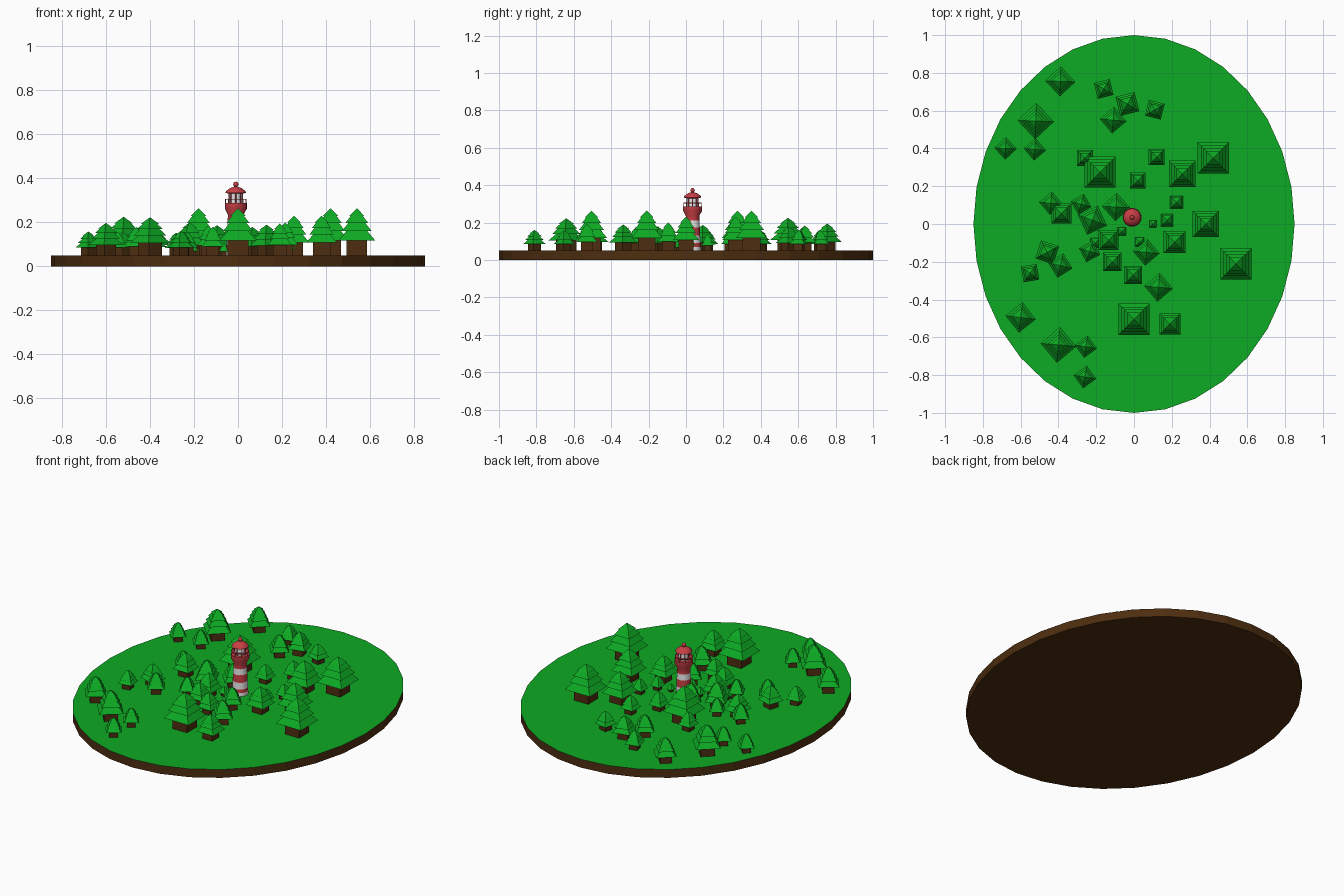
import bpy
import bmesh
from math import cos, sin, pi, radians, sqrt

default_cube = bpy.data.objects.get("Cube")
if default_cube:
    bpy.data.objects.remove(default_cube, do_unlink=True)


def make_material(name, colour):
    material = bpy.data.materials.new(name)
    material.use_nodes = True
    rgba = (*colour, 1.0)
    material.diffuse_color = rgba
    shader = next(n for n in material.node_tree.nodes if n.type == 'BSDF_PRINCIPLED')
    shader.inputs["Base Color"].default_value = rgba
    return material


green = make_material("leaf green", (0.004, 0.40, 0.017))
brown = make_material("earth brown", (0.075, 0.027, 0.005))
red = make_material("brick red", (0.58, 0.05, 0.06))
white = make_material("white", (0.8, 0.8, 0.8))


def lathe(name, profile, sides, materials, place=(0, 0, 0), turn=0.0, stretch=(1, 1), smooth=False):
    """Turn a bottom-to-top profile of (radius, z, material index of the band above)."""
    bm = bmesh.new()
    rings = []
    for radius, z, _ in profile:
        if radius == 0:
            rings.append([bm.verts.new((0, 0, z))] * sides)
            continue
        ring = []
        for i in range(sides):
            angle = turn + 2 * pi * i / sides
            ring.append(bm.verts.new((radius * cos(angle) * stretch[0],
                                      radius * sin(angle) * stretch[1], z)))
        rings.append(ring)
    for (_, _, index), low, high in zip(profile, rings, rings[1:]):
        for i in range(sides):
            j = (i + 1) % sides
            corners = list(dict.fromkeys((low[i], low[j], high[j], high[i])))
            bm.faces.new(corners).material_index = index
    # Cap open ends
    if profile[0][0]:
        bm.faces.new(rings[0][::-1]).material_index = profile[0][2]
    if profile[-1][0]:
        bm.faces.new(rings[-1]).material_index = profile[-1][2]
    bmesh.ops.recalc_face_normals(bm, faces=bm.faces)
    mesh = bpy.data.meshes.new(name)
    bm.to_mesh(mesh)
    bm.free()
    for material in materials:
        mesh.materials.append(material)
    obj = bpy.data.objects.new(name, mesh)
    obj.location = place
    bpy.context.collection.objects.link(obj)
    if smooth:
        bpy.ops.object.select_all(action='DESELECT')
        obj.select_set(True)
        bpy.context.view_layer.objects.active = obj
        bpy.ops.object.shade_smooth_by_angle(angle=radians(35))
    return obj


# Oval island: earth sides, grass on top
GROUND = 0.05
lathe("island", [(1, 0, 0), (1, GROUND, 1)], 32, [brown, green], stretch=(0.85, 1))

# Square tiered tree, measured in half widths and fractions of its height
TREE_PROFILE = [
    (0.57, 0, 0), (0.57, 0.32, 1),
    (1, 0.32, 1), (0.5, 0.55, 1),
    (0.8, 0.52, 1), (0.4, 0.72, 1),
    (0.62, 0.69, 1), (0.28, 0.86, 1),
    (0.43, 0.83, 1), (0, 1, 1),
]


def tree(x, y, half, degrees=0):
    height = 2.58 * half
    profile = [(r * half * sqrt(2), z * height, m) for r, z, m in TREE_PROFILE]
    lathe("tree", profile, 4, [brown, green], (x, y, GROUND), pi / 4 + radians(degrees))


# Straight trees: x, y, half width
straight_trees = [
    (.42, .35, .083), (.255, .265, .07), (-.18, .275, .083), (.12, .355, .042),
    (.02, .23, .042), (-.26, .35, .042), (.225, .115, .034), (.175, .02, .032),
    (.1, 0, .018), (.38, 0, .07), (.215, -.095, .058), (.54, -.21, .083),
    (0, -.505, .083), (.19, -.53, .056), (-.005, -.27, .048), (-.115, -.2, .05),
    (-.135, -.085, .053), (.03, -.095, .024), (-.065, -.04, .022),
    (-.385, .055, .053), (-.205, -.1, .025),
]
# Turned trees: x, y, half width, rotation
turned_trees = [
    (-.39, .755, .056, 43), (-.16, .715, .043, 14), (-.035, .635, .052, 14),
    (.11, .605, .043, -14), (-.11, .55, .05, 40), (-.52, .545, .068, 43),
    (-.68, .4, .042, 43), (-.525, .395, .042, 40), (-.44, .11, .044, 40),
    (-.28, .105, .04, 30), (-.22, .02, .058, 25), (-.095, .09, .053, 42),
    (-.46, -.15, .05, -18), (-.55, -.26, .042, 10), (-.39, -.22, .047, 32),
    (-.235, -.145, .042, 28), (.065, -.15, .05, 40), (.13, -.335, .054, 40),
    (-.6, -.495, .057, 38), (-.4, -.64, .067, 40), (-.255, -.65, .042, 36),
    (-.26, -.81, .043, 36),
]
for spec in straight_trees + turned_trees:
    tree(*spec)

# Lighthouse: striped tower flaring into a gallery
CENTRE = (-0.01, 0.035, 0)
lathe("lighthouse_tower", [
    (.045, GROUND, 1), (.044, .07, 0), (.043, .09, 1), (.041, .13, 0),
    (.039, .175, 1), (.037, .21, 0), (.036, .235, 0), (.05, .262, 0),
    (.05, .287, 0)], 24, [red, white], CENTRE, smooth=True)

# Lantern room
lathe("lantern_room", [(.03, .285, 0), (.03, .338, 0)], 16, [white], CENTRE, smooth=True)

# Lantern bars and gallery posts
for i in range(8):
    angle = 2 * pi * i / 8
    for name, ring, top in (("lantern_bar", .031, .338), ("gallery_post", .047, .305)):
        spot = (CENTRE[0] + ring * cos(angle), CENTRE[1] + ring * sin(angle), 0)
        lathe(name, [(.0025, .285, 0), (.0025, top, 0)], 6, [red], spot)

# Gallery rail
lathe("gallery_rail", [(.045, .303, 0), (.049, .303, 0), (.049, .307, 0),
                       (.045, .307, 0), (.045, .303, 0)], 24, [red], CENTRE)

# Roof with ball finial
lathe("lantern_roof", [(.03, .33, 0), (.047, .334, 0), (.044, .342, 0), (.026, .356, 0),
                       (.008, .362, 0), (.006, .366, 0)], 16, [red], CENTRE, smooth=True)
ball = [(.012 * sin(pi * i / 8), .373 - .012 * cos(pi * i / 8), 0) for i in range(1, 8)]
lathe("roof_ball", [(0, .361, 0)] + ball + [(0, .385, 0)], 12, [red], CENTRE, smooth=True)
